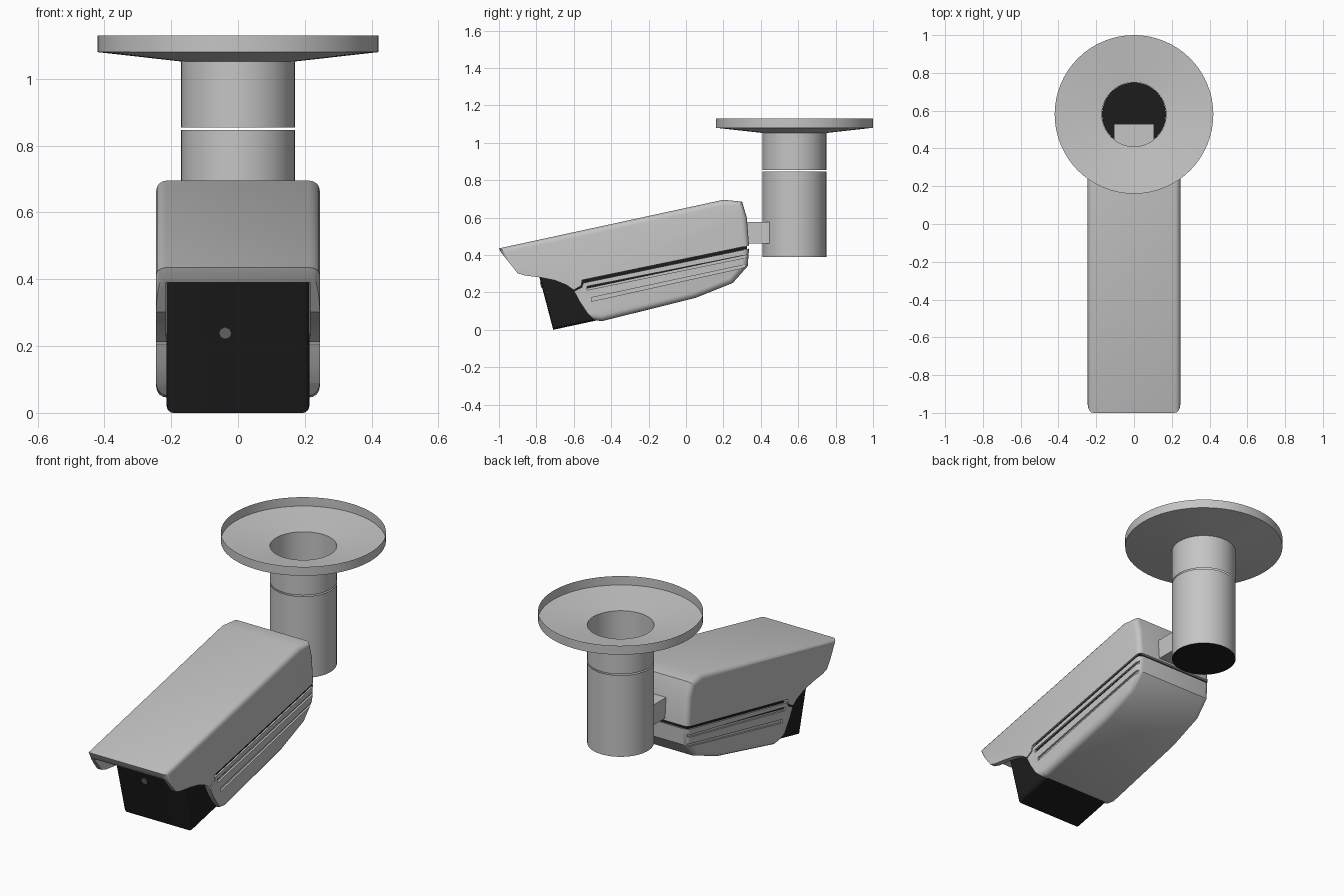
import bpy, bmesh, math
from mathutils import Vector

if "Cube" in bpy.data.objects:
    bpy.data.objects.remove(bpy.data.objects["Cube"])


def material(name, value):
    m = bpy.data.materials.new(name)
    m.diffuse_color = (value, value, value, 1)
    m.use_nodes = True
    m.node_tree.nodes["Principled BSDF"].inputs["Base Color"].default_value = m.diffuse_color
    return m


GREY = material("light grey", 0.56)
BLACK = material("black", 0.012)
LENS = material("lens grey", 0.16)


def finish(name, bm, mat, smooth=True):
    bmesh.ops.recalc_face_normals(bm, faces=bm.faces)
    me = bpy.data.meshes.new(name)
    bm.to_mesh(me)
    bm.free()
    me.materials.append(mat)
    ob = bpy.data.objects.new(name, me)
    bpy.context.collection.objects.link(ob)
    if smooth:
        shade(ob)
    return ob


def select(ob):
    bpy.ops.object.select_all(action='DESELECT')
    ob.select_set(True)
    bpy.context.view_layer.objects.active = ob


def shade(ob):
    select(ob)
    bpy.ops.object.shade_smooth_by_angle(angle=math.radians(32))


def extrude(name, profile, x0, x1, mat, bevel=0, sharp=(), segments=4):
    """Side profile (y, z) extruded along x; side edges rounded except those starting at 'sharp' indices."""
    bm = bmesh.new()
    n = len(profile)
    a = [bm.verts.new((x0, y, z)) for y, z in profile]
    b = [bm.verts.new((x1, y, z)) for y, z in profile]
    bm.faces.new(a)
    bm.faces.new(b[::-1])
    for i in range(n):
        j = (i + 1) % n
        bm.faces.new((a[i], b[i], b[j], a[j]))
    bmesh.ops.recalc_face_normals(bm, faces=bm.faces)
    if bevel:
        edges = [bm.edges.get((s[i], s[(i + 1) % n])) for s in (a, b)
                 for i in range(n) if i not in sharp]
        bmesh.ops.bevel(bm, geom=edges, offset=bevel, segments=segments, profile=0.5,
                        affect='EDGES', clamp_overlap=True)
    return finish(name, bm, mat)


def cut(ob, cutter):
    select(ob)
    mod = ob.modifiers.new("cut", 'BOOLEAN')
    mod.operation = 'DIFFERENCE'
    mod.solver = 'EXACT'
    mod.object = cutter
    bpy.ops.object.modifier_apply(modifier=mod.name)
    bpy.data.objects.remove(cutter)
    shade(ob)


def lathe(name, profile, mat, sides=64):
    """Open surface of revolution of (radius, z) around the mount axis."""
    bm = bmesh.new()
    rings = [[bm.verts.new((r * math.cos(t), 0.58 + r * math.sin(t), z))
              for t in (2 * math.pi * k / sides for k in range(sides))] for r, z in profile]
    for p, q in zip(rings, rings[1:]):
        for k in range(sides):
            m = (k + 1) % sides
            bm.faces.new((p[k], p[m], q[m], q[k]))
    return finish(name, bm, mat)


# Ceiling mount: open funnel plate with upper tube, lower tube, black bottom cap
lathe("ceiling_plate", [(0.42, 1.13), (0.42, 1.08), (0.17, 1.052), (0.17, 0.854)], GREY)
lathe("lower_tube", [(0.17, 0.847), (0.17, 0.39)], GREY)
bm = bmesh.new()
bmesh.ops.create_circle(bm, cap_ends=True, segments=64, radius=0.169)
bmesh.ops.translate(bm, verts=bm.verts, vec=(0, 0.58, 0.391))
finish("tube_bottom_cap", bm, BLACK, False)

# Bracket from the housing into the tube
extrude("bracket", [(0.3, 0.462), (0.53, 0.462), (0.53, 0.576), (0.3, 0.576)], -0.105, 0.105, GREY)

# Upper shell with the sun hood, hollowed at the front
W = 0.245
upper = [(-1.0, 0.435), (0.2, 0.695), (0.3, 0.685), (0.325, 0.6), (0.337, 0.45),
         (-0.555, 0.266), (-0.56, 0.236), (-0.6, 0.212), (-0.64, 0.24), (-0.70, 0.264),
         (-0.78, 0.28), (-0.86, 0.29), (-0.9, 0.302), (-0.99, 0.415)]
hood = extrude("upper_shell", upper, -W, W, GREY, 0.032, range(4, 13))
cut(hood, extrude("hood_cutter", [(-1.1, 0.362), (-0.62, 0.468), (-0.62, 0.1), (-1.1, 0.1)],
                  -0.216, 0.216, GREY))

# Lower shell with rounded underside and two long grooves on each side
lower = [(0.337, 0.434), (0.33, 0.34), (0.25, 0.25), (0.05, 0.17), (-0.45, 0.046), (-0.49, 0.052),
         (-0.528, 0.09), (-0.568, 0.15), (-0.598, 0.206), (-0.556, 0.228), (-0.55, 0.25)]
shell = extrude("lower_shell", lower, -W, W, GREY, 0.042, (5, 6, 7, 8, 9, 10))
for (y0, z0), (y1, z1) in (((-0.53, 0.212), (0.4, 0.402)), ((-0.505, 0.152), (0.4, 0.352))):
    band = [(y0, z0), (y1, z1), (y1, z1 + 0.014), (y0, z0 + 0.02)]
    for s in (-1, 1):
        cut(shell, extrude("groove_cutter", band, s * 0.235, s * 0.3, GREY))

# Dark seam between the two shells
extrude("dark_seam", [(-0.53, 0.22), (0.325, 0.40), (0.325, 0.47), (-0.53, 0.30)], -0.236, 0.236, BLACK)

# Black front window block under the hood
extrude("front_window", [(-0.82, 0.42), (-0.71, 0.0), (-0.45, 0.056), (-0.45, 0.42)],
        -0.214, 0.214, BLACK, 0.02)

# Small lens disc on the window
bm = bmesh.new()
bmesh.ops.create_cone(bm, cap_ends=True, segments=24, radius1=0.017, radius2=0.017, depth=0.008)
lens = finish("lens", bm, LENS)
lens.rotation_mode = 'QUATERNION'
lens.rotation_quaternion = Vector((0, -0.42, -0.11)).to_track_quat('Z', 'Y')
lens.location = (-0.038, -0.773, 0.24)
